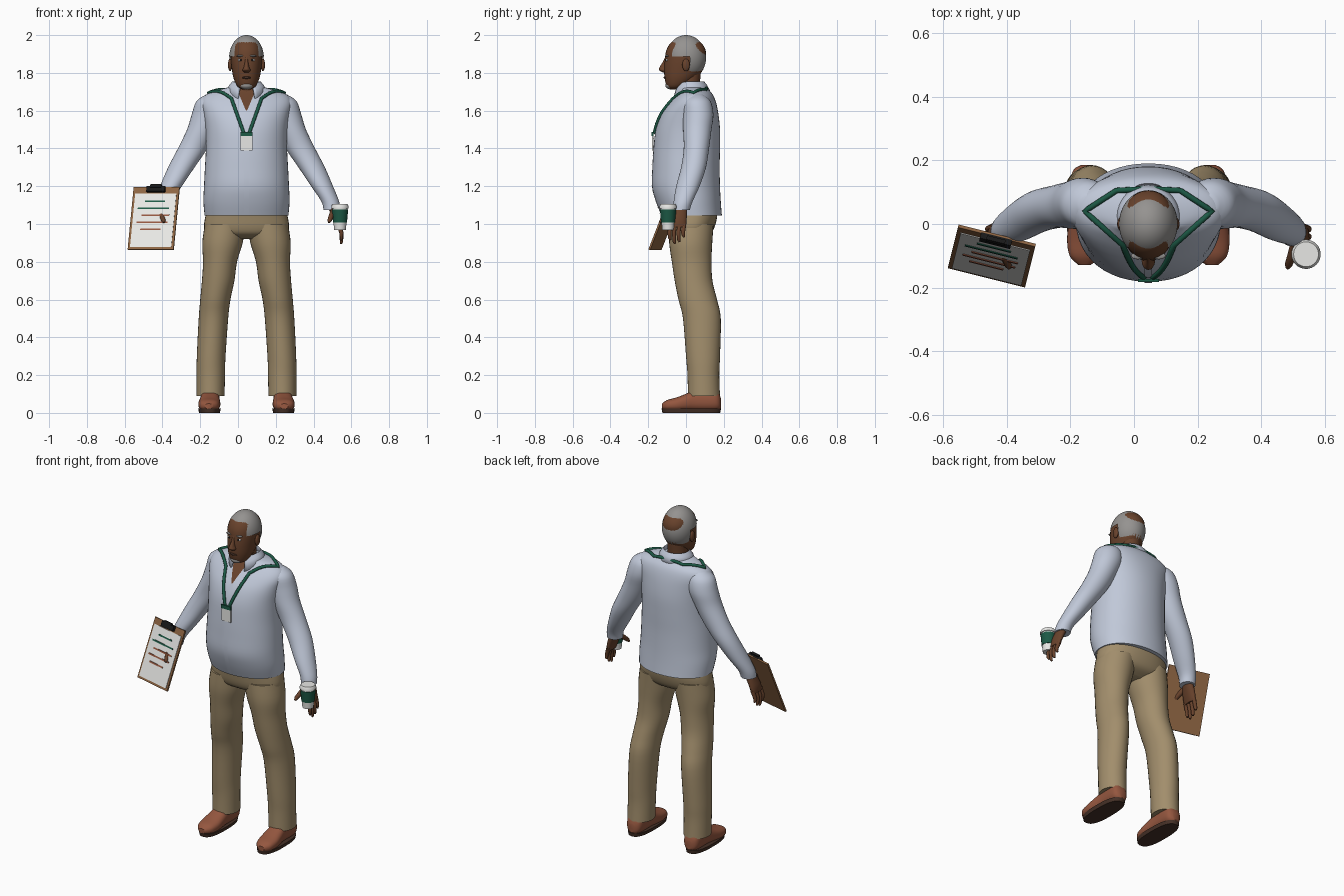
import bpy, bmesh, math
from mathutils import Vector, Matrix

if "Cube" in bpy.data.objects:
    bpy.data.objects.remove(bpy.data.objects["Cube"])

CX = 0.045  # body centre line; parts are built around x = 0 and shifted at the end
parts = []


def material(name, *rgb):
    m = bpy.data.materials.new(name)
    m.use_nodes = True
    m.diffuse_color = (*rgb, 1)
    m.node_tree.nodes["Principled BSDF"].inputs["Base Color"].default_value = (*rgb, 1)
    return m


SKIN = material("brown skin", 0.14, 0.055, 0.025)
HAIR = material("grey hair", 0.3, 0.29, 0.28)
SHIRT = material("pale blue shirt", 0.53, 0.58, 0.69)
KHAKI = material("khaki cloth", 0.36, 0.27, 0.15)
LEATHER = material("russet leather", 0.3, 0.095, 0.05)
SOLE = material("dark brown sole", 0.06, 0.03, 0.02)
GREEN = material("dark green", 0.012, 0.1, 0.06)
WHITE = material("white", 0.82, 0.82, 0.8)
WOOD = material("board brown", 0.27, 0.13, 0.055)
BLACK = material("black", 0.01, 0.01, 0.01)


def register(ob, mat, mirror=False):
    ob.data.materials.append(mat)
    bpy.context.collection.objects.link(ob)
    if mirror:
        ob.modifiers.new("Mirror", "MIRROR").use_mirror_merge = False
    parts.append(ob)
    return ob


def finish(name, bm, mat, mirror=False):
    bmesh.ops.recalc_face_normals(bm, faces=bm.faces)
    me = bpy.data.meshes.new(name)
    bm.to_mesh(me)
    bm.free()
    return register(bpy.data.objects.new(name, me), mat, mirror)


def smooth_rings(rings, steps=4):
    """Catmull-Rom interpolation between cross-sections."""
    out = []
    for i in range(len(rings) - 1):
        a, b, c, d = (rings[min(max(k, 0), len(rings) - 1)] for k in range(i - 1, i + 3))
        for s in range(steps):
            t = s / steps
            out.append([(2*q + (r-p)*t + (2*p - 5*q + 4*r - w)*t*t + (3*q - p - 3*r + w)*t**3) / 2
                        for p, q, r, w in zip(a, b, c, d)])
    return out + [list(rings[-1])]


def power(v, n):
    return math.copysign(abs(v) ** (2 / n), v)


def loft(name, rings, mat, mirror=False, n=2, seg=32, steps=4, along_y=False):
    """Skin over cross-sections (height, x, y, x radius, y radius)."""
    bm = bmesh.new()
    loops = []
    for h, cx, cy, rx, ry in smooth_rings(rings, steps):
        loop = []
        for k in range(seg):
            a = 2 * math.pi * k / seg
            u, v = cx + rx * power(math.cos(a), n), cy + ry * power(math.sin(a), n)
            loop.append(bm.verts.new((u, h, v) if along_y else (u, v, h)))
        loops.append(loop)
    for p, q in zip(loops, loops[1:]):
        for k in range(seg):
            bm.faces.new((p[k-1], p[k], q[k], q[k-1]))
    bm.faces.new(loops[0])
    bm.faces.new(loops[-1])
    return finish(name, bm, mat, mirror)


def ball(name, centre, radii, mat, mirror=False, seg=20, keep=None):
    bm = bmesh.new()
    bmesh.ops.create_uvsphere(bm, u_segments=seg, v_segments=seg * 3 // 4, radius=1,
                              matrix=Matrix.Translation(centre) @ Matrix.Diagonal((*radii, 1)))
    if keep:
        bad = [f for f in bm.faces if not keep(f.calc_center_median())]
        bmesh.ops.delete(bm, geom=bad, context="FACES")
    return finish(name, bm, mat, mirror)


def box(name, centre, size, mat, frame=Matrix()):
    bm = bmesh.new()
    bmesh.ops.create_cube(bm, size=1, matrix=frame @ Matrix.Translation(centre) @ Matrix.Diagonal((*size, 1)))
    return finish(name, bm, mat)


def cord(name, points, radii, mat, mirror=False):
    cu = bpy.data.curves.new(name, "CURVE")
    cu.dimensions, cu.bevel_depth, cu.bevel_resolution, cu.use_fill_caps = "3D", 1, 3, True
    sp = cu.splines.new("POLY")
    sp.points.add(len(points) - 1)
    for p, co, r in zip(sp.points, points, radii):
        p.co, p.radius = (*co, 1), r
    return register(bpy.data.objects.new(name, cu), mat, mirror)


# Shirt body and sleeves
TORSO = [(1.045, 0, .03, .222, .16), (1.12, 0, .012, .228, .172), (1.2, 0, 0, .225, .18),
         (1.3, 0, 0, .22, .178), (1.4, 0, .004, .215, .176), (1.5, 0, .01, .217, .17),
         (1.58, 0, .02, .228, .152), (1.64, 0, .035, .24, .125), (1.68, 0, .045, .22, .1),
         (1.705, 0, .045, .165, .08), (1.72, 0, .035, .11, .07), (1.73, 0, .025, .07, .06)]
torso = loft("shirt_body", TORSO, SHIRT, n=2.1, seg=48)
sleeve = loft("sleeve", [(1.685, .185, .06, .03, .03), (1.65, .19, .06, .075, .07), (1.58, .205, .065, .085, .08),
                         (1.5, .235, .06, .08, .075), (1.4, .285, .055, .078, .067), (1.3, .345, .04, .07, .066),
                         (1.2, .4, .01, .058, .062), (1.12, .443, -.015, .047, .05), (1.075, .452, -.025, .044, .045)],
              SHIRT, mirror=True)


def front(x, z):
    """Depth of the shirt front at a place on the chest."""
    rings = smooth_rings(TORSO)
    for p, q in zip(rings, rings[1:]):
        if z <= q[0]:
            break
    t = min((z - p[0]) / (q[0] - p[0]), 1)
    _, _, cy, rx, ry = [a + (b - a) * t for a, b in zip(p, q)]
    return cy - ry * max(0, 1 - abs(x / rx) ** 2.1) ** (1 / 2.1)


def chest_strip(name, z0, z1, width, mat, rows=14):
    """Thin patch laid over the shirt front; width is a rule of height."""
    bm = bmesh.new()
    last = None
    for i in range(rows + 1):
        z = z0 + (z1 - z0) * i / rows
        row = [bm.verts.new((width(z) * k, front(width(z) * k, z) - .004, z)) for k in (-1, -.5, 0, .5, 1)]
        if last:
            for k in range(4):
                bm.faces.new((last[k], last[k+1], row[k+1], row[k]))
        last = row
    return finish(name, bm, mat)


chest_strip("open_neck_skin", 1.6, 1.725, lambda z: .003 + (z - 1.6) * .42, SKIN)
chest_strip("shirt_placket", 1.05, 1.6, lambda z: .012, SHIRT)

# Collar, open at the front with drooping points
bm = bmesh.new()
last = None
for i in range(33):
    a = math.radians(24 + 312 * i / 32)
    s, c = math.sin(a), math.cos(a)
    dip = max(0, c) ** 2
    row = [bm.verts.new((s * r, .025 - c * r * .95, z)) for r, z in
           ((.068, 1.715), (.074, 1.755 - .015 * dip), (.09, 1.738 - .03 * dip), (.108, 1.705 - .05 * dip))]
    if last:
        for k in range(3):
            bm.faces.new((last[k], last[k+1], row[k+1], row[k]))
    last = row
finish("collar", bm, SHIRT).modifiers.new("Solidify", "SOLIDIFY").thickness = .006

# Trousers and shoes
loft("trouser_seat", [(1.1, 0, .025, .2, .14), (1.04, 0, .03, .218, .135), (.98, 0, .028, .224, .122),
                      (.945, 0, .026, .2, .1), (.92, 0, .026, .12, .05)], KHAKI, n=2.2, seg=40)
loft("trouser_leg", [(1.0, .112, .028, .108, .118), (.9, .127, .025, .107, .114), (.8, .14, .03, .09, .105),
                     (.7, .15, .04, .086, .1), (.6, .165, .062, .08, .102), (.5, .175, .084, .078, .1),
                     (.3, .187, .09, .076, .09), (.2, .189, .092, .075, .084), (.09, .19, .095, .074, .085)],
     KHAKI, mirror=True)
loft("shoe", [(-.128, .2, .035, .02, .014), (-.1, .199, .04, .048, .028), (-.05, .197, .045, .058, .037),
              (0, .195, .055, .055, .046), (.05, .193, .066, .05, .056), (.14, .193, .068, .05, .058),
              (.172, .193, .062, .04, .047), (.185, .193, .05, .018, .025)],
     LEATHER, mirror=True, n=2.4, along_y=True)
loft("shoe_sole", [(0, .196, .028, .055, .153), (.022, .196, .028, .06, .157)], SOLE, mirror=True, n=2.6, steps=1)

# Hands
loft("palm", [(1.1, .452, -.025, .028, .032), (1.06, .468, -.036, .025, .042), (1.02, .482, -.044, .022, .047),
              (.985, .491, -.046, .015, .046)], SKIN, mirror=True, seg=20)
for i, name in enumerate(("index", "middle", "ring", "little")):
    y, tip = -.082 + i * .024, (.915, .895, .905, .93)[i]
    cord(name + "_finger", [(.487, y, 1.0), (.502, y - .006, .955), (.503, y - .004, tip + .012), (.5, y, tip)],
         (.012, .011, .009, .005), SKIN, True)
cord("thumb", [(.462, -.06, 1.075), (.45, -.1, 1.045), (.44, -.128, 1.02), (.437, -.138, 1.008)],
     (.016, .014, .012, .006), SKIN, True)

# Head
loft("neck", [(1.6, 0, .02, .06, .055), (1.7, 0, .015, .057, .056), (1.82, 0, .02, .055, .06)], SKIN)
loft("head", [(1.712, 0, -.06, .02, .025), (1.728, 0, -.052, .048, .05), (1.77, 0, -.03, .068, .083),
              (1.82, 0, -.012, .078, .104), (1.87, 0, -.005, .083, .107), (1.92, 0, 0, .082, .104),
              (1.96, 0, 0, .066, .08), (1.985, 0, 0, .035, .04)], SKIN, n=2.1)
ball("hair", (0, 0, 1.88), (.092, .106, .12), HAIR, seg=64,
     keep=lambda c: c.z > 1.953 or (c.y > -.072 and c.z > 1.885) or (c.y > .018 and c.z > 1.775 + (.09 - c.y) * .3))
ball("ear", (.087, 0, 1.842), (.011, .02, .033), SKIN, True)
loft("nose", [(1.803, 0, -.108, .014, .015), (1.815, 0, -.116, .021, .027), (1.83, 0, -.115, .015, .025),
              (1.86, 0, -.106, .009, .016), (1.89, 0, -.1, .008, .008)], SKIN, seg=16)
ball("eye", (.031, -.1, 1.868), (.014, .008, .007), WHITE, True)
ball("iris", (.031, -.106, 1.868), (.006, .004, .006), BLACK, True)
ball("eyebrow", (.033, -.1, 1.89), (.021, .011, .005), HAIR, True)
ball("lips", (0, -.108, 1.775), (.024, .011, .007), SOLE)
ball("chin_beard", (0, -.083, 1.733), (.034, .026, .02), HAIR)

# Lanyard: over the chest, then across the shoulder and round the back
bpy.context.view_layer.update()


def top_of_shirt(x, y):
    hits = [ob.ray_cast((x, y, 3), (0, 0, -1)) for ob in (torso, sleeve)]
    return max(h[1].z for h in hits if h[0])


path = []
for i in range(13):
    t = i / 12
    x, z = .014 + .066 * t, 1.48 + .185 * t
    path.append((x, front(x, z) - .004, z))
bends = [Vector(path[-1][:2]), Vector((.2, .04)), Vector((.1, .105)), Vector((0, .11))]
for a, b in zip(bends, bends[1:]):
    for i in range(1, 9):
        p = a.lerp(b, i / 8)
        path.append((p.x, p.y, min(top_of_shirt(p.x, p.y), 1.715) + .003))
cord("lanyard", path, [.009] * len(path), GREEN, True)
badge_y = front(0, 1.44) - .008
box("badge_card", (0, badge_y, 1.428), (.064, .008, .076), WHITE)
box("badge_header", (0, badge_y - .001, 1.476), (.066, .01, .022), GREEN)

# Takeaway cup
cup = (.495, -.095)
loft("cup", [(.968, *cup, .031, .031), (1.085, *cup, .041, .041)], WHITE, steps=1)
loft("cup_sleeve", [(1.008, *cup, .037, .037), (1.076, *cup, .043, .043)], GREEN, steps=1)
loft("cup_lid", [(1.083, *cup, .046, .046), (1.092, *cup, .046, .046), (1.106, *cup, .039, .039)], WHITE, steps=1)

# Clipboard in its own tilted frame: across, up, outward
across = Vector((.24, -.06, 0)).normalized()
outward = across.cross(Vector((.033, .128, .33))).normalized()
up = outward.cross(across)
board = Matrix((across, up, outward)).transposed().to_4x4()
board.translation = Vector((-.447 - CX, -.104, 1.03))
box("clipboard", (0, 0, -.004), (.25, .355, .01), WOOD, board)
box("paper", (0, -.012, .002), (.225, .305, .004), WHITE, board)
box("clip_plate", (0, .163, .008), (.1, .03, .02), BLACK, board)
box("clip_lever", (0, .178, .014), (.06, .018, .014), BLACK, board)
for i, (x, w, mat) in enumerate(((0, .11, GREEN), (-.005, .17, GREEN), (.01, .15, LEATHER),
                                 (-.005, .17, LEATHER), (-.01, .11, LEATHER))):
    box("written_line", (x, .095 - i * .04, .005), (w, .009, .004), mat, board)

# Shading and final placement
for ob in bpy.context.view_layer.objects:
    ob.select_set(ob in parts and ob.type == "MESH")
bpy.context.view_layer.objects.active = torso
bpy.ops.object.shade_smooth_by_angle(angle=math.radians(40))
for ob in parts:
    ob.location.x = CX
